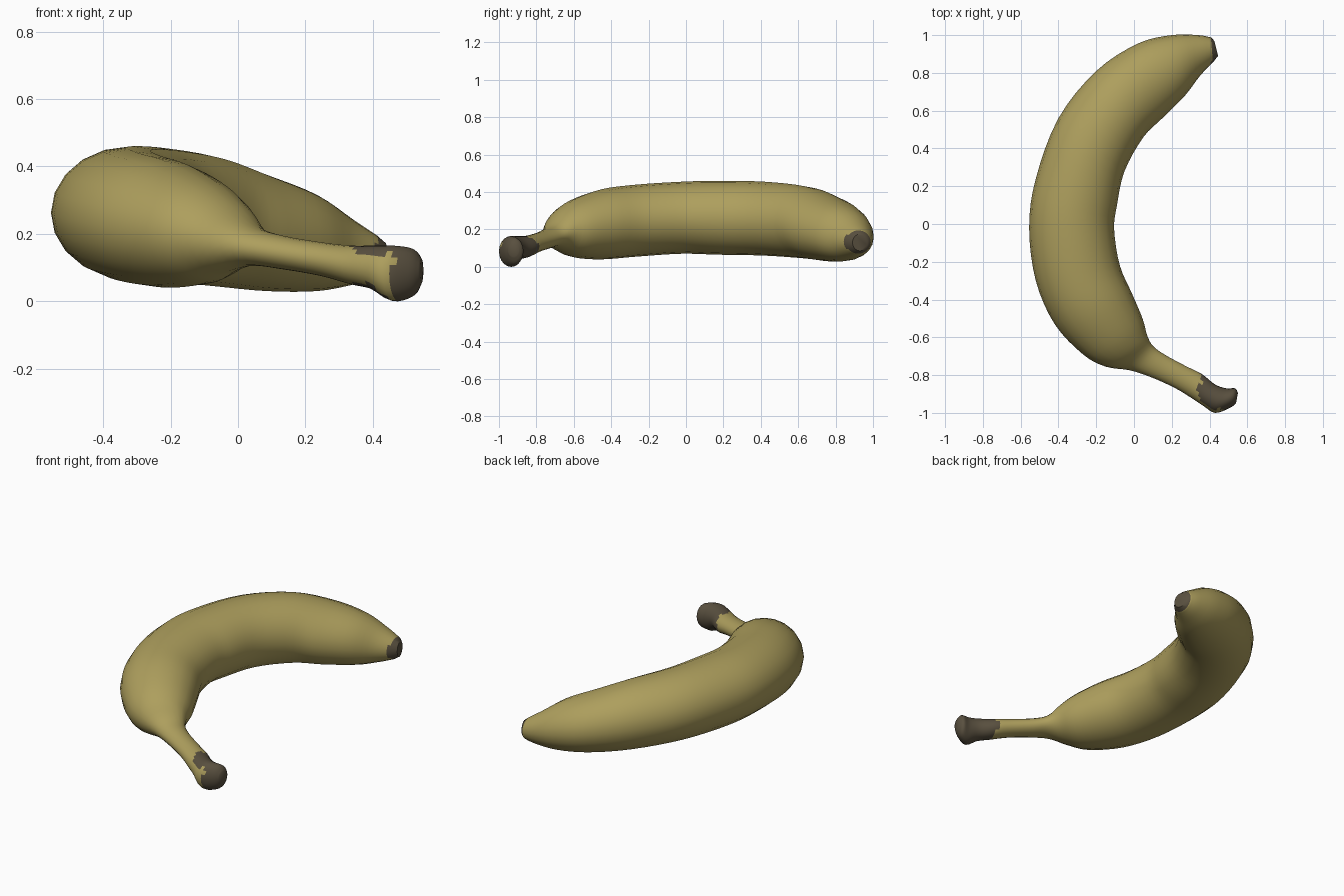
import bpy, bmesh, math, random
from mathutils import Vector

if "Cube" in bpy.data.objects:
    bpy.data.objects.remove(bpy.data.objects["Cube"])

random.seed(4)
SIDES, STEPS = 20, 4

# cross-sections from blossom tip to stem: outer x, outer y, inner x, inner y, top z, bottom z
SECTIONS = [
    (0.425, 0.970, 0.445, 0.890, 0.175, 0.085),
    (0.407, 0.988, 0.418, 0.855, 0.195, 0.07),
    (0.34, 1.00, 0.35, 0.785, 0.24, 0.05),
    (0.20, 1.00, 0.27, 0.68, 0.315, 0.03),
    (0.02, 0.955, 0.15, 0.56, 0.375, 0.03),
    (-0.20, 0.81, 0.05, 0.46, 0.43, 0.045),
    (-0.40, 0.56, -0.05, 0.28, 0.455, 0.06),
    (-0.52, 0.24, -0.09, 0.10, 0.46, 0.065),
    (-0.555, -0.02, -0.105, -0.03, 0.455, 0.07),
    (-0.52, -0.30, -0.075, -0.22, 0.44, 0.055),
    (-0.42, -0.53, -0.01, -0.37, 0.415, 0.04),
    (-0.27, -0.69, 0.045, -0.50, 0.36, 0.05),
    (-0.15, -0.755, 0.07, -0.59, 0.30, 0.085),
    (-0.02, -0.775, 0.10, -0.645, 0.225, 0.105),
    (0.10, -0.815, 0.16, -0.69, 0.195, 0.095),
    (0.22, -0.87, 0.27, -0.75, 0.175, 0.075),
    (0.31, -0.925, 0.36, -0.795, 0.165, 0.05),
    (0.37, -0.965, 0.43, -0.85, 0.165, 0.035),
    (0.43, -1.00, 0.49, -0.87, 0.165, 0.0),
    (0.505, -0.975, 0.535, -0.87, 0.155, 0.015),
    (0.54, -0.95, 0.55, -0.895, 0.125, 0.055),
]


def material(name, color):
    m = bpy.data.materials.new(name)
    m.diffuse_color = (*color, 1)
    m.use_nodes = True
    m.node_tree.nodes["Principled BSDF"].inputs["Base Color"].default_value = m.diffuse_color
    return m


def spline(a, b, c, d, t):
    """Catmull-Rom blend of four sections."""
    return [0.5 * (2 * q + (r - p) * t + (2 * p - 5 * q + 4 * r - s) * t * t
                   + (3 * q - p - 3 * r + s) * t ** 3)
            for p, q, r, s in zip(a, b, c, d)]


# refine the sections along the curve; the tip bevel stays straight
rows = [SECTIONS[0]]
n = len(SECTIONS)
for i in range(1, n - 1):
    prev = SECTIONS[i - 1] if i > 1 else SECTIONS[1]
    nxt = SECTIONS[min(i + 2, n - 1)]
    for k in range(STEPS):
        rows.append(spline(prev, SECTIONS[i], SECTIONS[i + 1], nxt, k / STEPS))
rows.append(SECTIONS[-1])

# skin of elliptical rings
bm = bmesh.new()
rings = []
for ox, oy, ix, iy, top, bot in rows:
    mid = Vector(((ox + ix) / 2, (oy + iy) / 2, (top + bot) / 2))
    u = Vector(((ox - ix) / 2, (oy - iy) / 2, 0))
    w = Vector((0, 0, (top - bot) / 2))
    rings.append([bm.verts.new(mid + u * math.cos(a) + w * math.sin(a))
                  for a in (2 * math.pi * j / SIDES for j in range(SIDES))])
for r0, r1 in zip(rings, rings[1:]):
    for j in range(SIDES):
        bm.faces.new((r0[j], r0[(j + 1) % SIDES], r1[(j + 1) % SIDES], r1[j]))
bm.faces.new(rings[0])
bm.faces.new(rings[-1])
bmesh.ops.recalc_face_normals(bm, faces=bm.faces[:])

# dried brown ends: blossom tip and a ragged patch on the stem
for f in bm.faces:
    c = f.calc_center_median()
    f.smooth = True
    if c.y > 0:
        f.material_index = int(c.x > 0.411 and c.y > 0.84)
    elif c.x > 0.25:
        f.normal_update()
        front = f.normal.y < -0.45 and f.normal.z < 0.6
        limit = (0.46 if front else 0.345) + random.uniform(-0.012, 0.012)
        f.material_index = int(c.x > limit)

mesh = bpy.data.meshes.new("banana")
bm.to_mesh(mesh)
bm.free()
mesh.materials.append(material("dull yellow peel", (0.42, 0.345, 0.11)))
mesh.materials.append(material("dried brown", (0.10, 0.08, 0.05)))
banana = bpy.data.objects.new("banana", mesh)
bpy.context.collection.objects.link(banana)
bpy.context.view_layer.objects.active = banana
banana.select_set(True)
bpy.ops.object.shade_smooth_by_angle(angle=math.radians(50))
